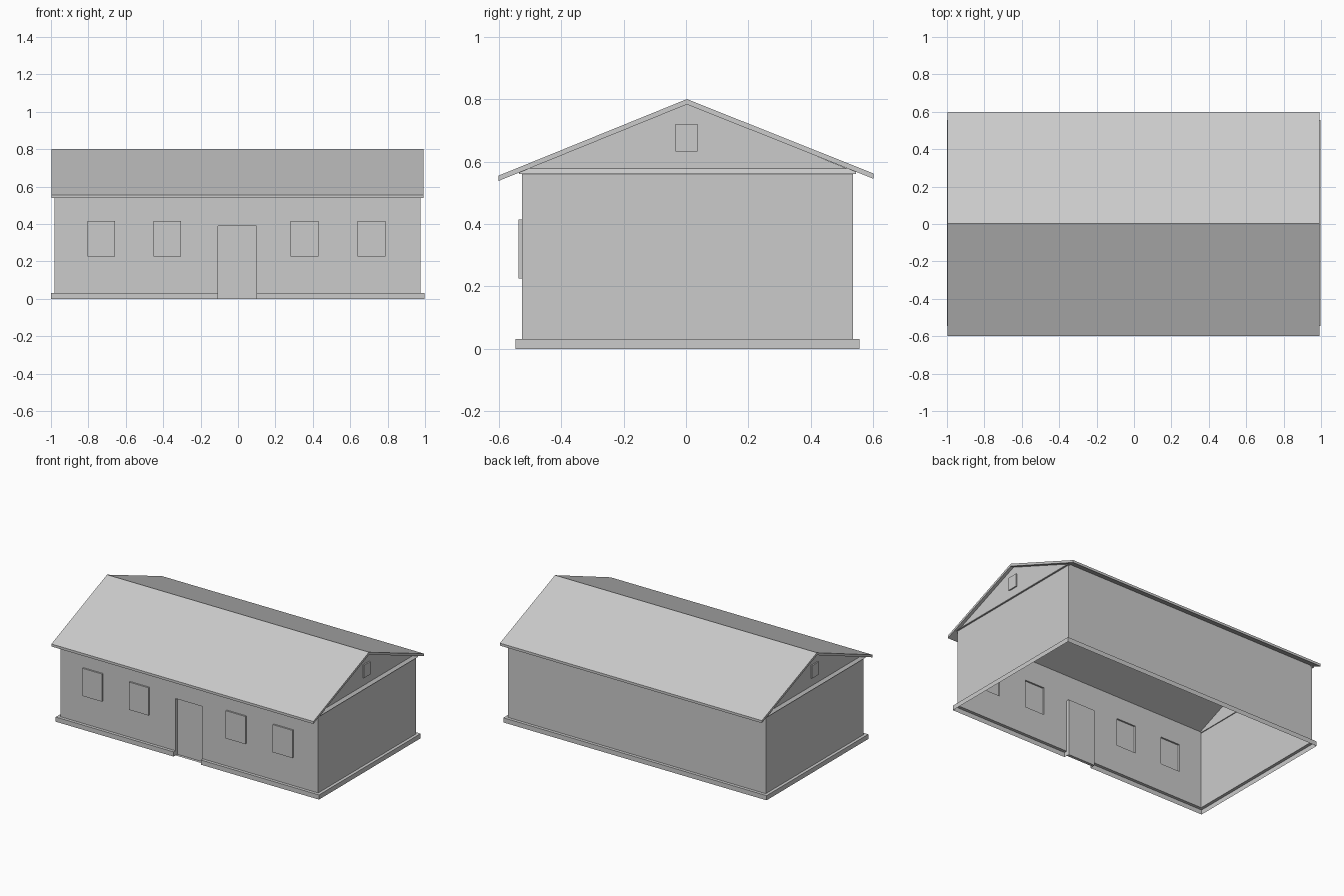
import bpy
import bmesh
from mathutils import Vector

cube = bpy.data.objects.get("Cube")
if cube:
    bpy.data.objects.remove(cube, do_unlink=True)

grey = bpy.data.materials.new("plain_grey")
grey.use_nodes = True
grey.diffuse_color = (0.6, 0.6, 0.6, 1)
grey.node_tree.nodes["Principled BSDF"].inputs["Base Color"].default_value = grey.diffuse_color

# Main dimensions: walls, footing, roof
LEFT, RIGHT = 0.976, -0.98
FRONT, BACK = -0.525, 0.535
FOOT_TOP, WALL_TOP, EAVE_TOP = 0.032, 0.56, 0.57
FOOT_OUT = 0.021
RIDGE_Y, RIDGE_Z, ROOF_THICK = 0.003, 0.8, 0.017


def finish(name, bm, fix_normals=False):
    bmesh.ops.remove_doubles(bm, verts=bm.verts, dist=0.0001)
    if fix_normals:
        bmesh.ops.recalc_face_normals(bm, faces=bm.faces)
    mesh = bpy.data.meshes.new(name)
    bm.to_mesh(mesh)
    bm.free()
    mesh.materials.append(grey)
    obj = bpy.data.objects.new(name, mesh)
    bpy.context.collection.objects.link(obj)
    return obj


def face(bm, points):
    return bm.faces.new([bm.verts.new(p) for p in points])


def extrude_profile(bm, points, shift):
    """Closed prism from a flat outline."""
    base = face(bm, points)
    grown = bmesh.ops.extrude_face_region(bm, geom=[base], use_keep_orig=True)
    verts = [g for g in grown["geom"] if isinstance(g, bmesh.types.BMVert)]
    bmesh.ops.translate(bm, verts=verts, vec=Vector(shift))


# Front wall in columns, with windows pushed out and the door set back
def front_panel(bm, x0, x1, z0, z1):
    return face(bm, [(x0, FRONT, z0), (x1, FRONT, z0), (x1, FRONT, z1), (x0, FRONT, z1)])


DOOR = (-0.107, 0.1)
openings = [(x, x + 0.147, 0.225, 0.415, 0.011) for x in (-0.805, -0.451)]
openings.append((*DOOR, 0, 0.39, -0.02))
openings += [(x, x + 0.149, 0.225, 0.415, 0.011) for x in (0.282, 0.639)]

bm = bmesh.new()
x = RIGHT
for x0, x1, z0, z1, depth in openings:
    front_panel(bm, x, x0, FOOT_TOP, EAVE_TOP)
    if z0 > 0:
        front_panel(bm, x0, x1, FOOT_TOP, z0)
    front_panel(bm, x0, x1, z1, EAVE_TOP)
    panel = front_panel(bm, x0, x1, z0, z1)
    panel.normal_update()
    bmesh.ops.inset_individual(bm, faces=[panel], thickness=0, depth=depth)
    x = x1
front_panel(bm, x, LEFT, FOOT_TOP, EAVE_TOP)
finish("front_wall", bm)

# Plain back and side walls
bm = bmesh.new()
face(bm, [(LEFT, BACK, FOOT_TOP), (RIGHT, BACK, FOOT_TOP),
          (RIGHT, BACK, EAVE_TOP), (LEFT, BACK, EAVE_TOP)])
finish("back_wall", bm)
for name, wx, ys in (("left_wall", LEFT, (FRONT, BACK)), ("right_wall", RIGHT, (BACK, FRONT))):
    bm = bmesh.new()
    face(bm, [(wx, ys[0], FOOT_TOP), (wx, ys[1], FOOT_TOP),
              (wx, ys[1], WALL_TOP), (wx, ys[0], WALL_TOP)])
    finish(name, bm)

# Footing ledge around the house, broken at the door
inner = [(DOOR[1], FRONT), (LEFT, FRONT), (LEFT, BACK), (RIGHT, BACK), (RIGHT, FRONT), (DOOR[0], FRONT)]
outer = []
for px, py in inner:
    ox = 0 if px in DOOR else (FOOT_OUT if px > 0 else -FOOT_OUT)
    outer.append((px + ox, py + (FOOT_OUT if py > 0 else -FOOT_OUT)))
bm = bmesh.new()
for i in range(len(inner) - 1):
    a, b, c, d = outer[i], outer[i + 1], inner[i + 1], inner[i]
    face(bm, [(*a, 0), (*b, 0), (*b, FOOT_TOP), (*a, FOOT_TOP)])
    face(bm, [(*a, FOOT_TOP), (*b, FOOT_TOP), (*c, FOOT_TOP), (*d, FOOT_TOP)])
for i, order in ((0, 1), (-1, -1)):
    cap = [(*inner[i], 0), (*outer[i], 0), (*outer[i], FOOT_TOP), (*inner[i], FOOT_TOP)]
    face(bm, cap[::order])
finish("footing", bm)

# Pitched roof slab
bm = bmesh.new()
top = [(-0.6, 0.555), (RIDGE_Y, RIDGE_Z), (0.6, 0.562)]
outline = top + [(y, z - ROOF_THICK) for y, z in reversed(top)]
extrude_profile(bm, [(-0.996, y, z) for y, z in outline], (1.988, 0, 0))
finish("roof", bm, True)

# Gable ends: triangle, sloping ledge and small attic window
for name, wx, side in (("left", LEFT, 1), ("right", RIGHT, -1)):
    gx = wx - side * 0.006
    bm = bmesh.new()
    face(bm, [(gx, FRONT, WALL_TOP), (gx, BACK, WALL_TOP), (gx, BACK, EAVE_TOP),
              (gx, RIDGE_Y, RIDGE_Z - 0.015), (gx, FRONT, EAVE_TOP)][::side])
    finish(name + "_gable", bm)

    bm = bmesh.new()
    ledge = [(gx, WALL_TOP), (wx + side * 0.01, WALL_TOP), (gx, WALL_TOP + 0.017)]
    extrude_profile(bm, [(lx, FRONT - 0.01, z) for lx, z in ledge], (0, BACK - FRONT + 0.02, 0))
    finish(name + "_gable_ledge", bm, True)

    bm = bmesh.new()
    pane = [(-0.033, 0.632), (0.037, 0.632), (0.037, 0.72), (-0.033, 0.72)]
    extrude_profile(bm, [(gx, y, z) for y, z in pane], (side * 0.009, 0, 0))
    finish(name + "_attic_window", bm, True)
